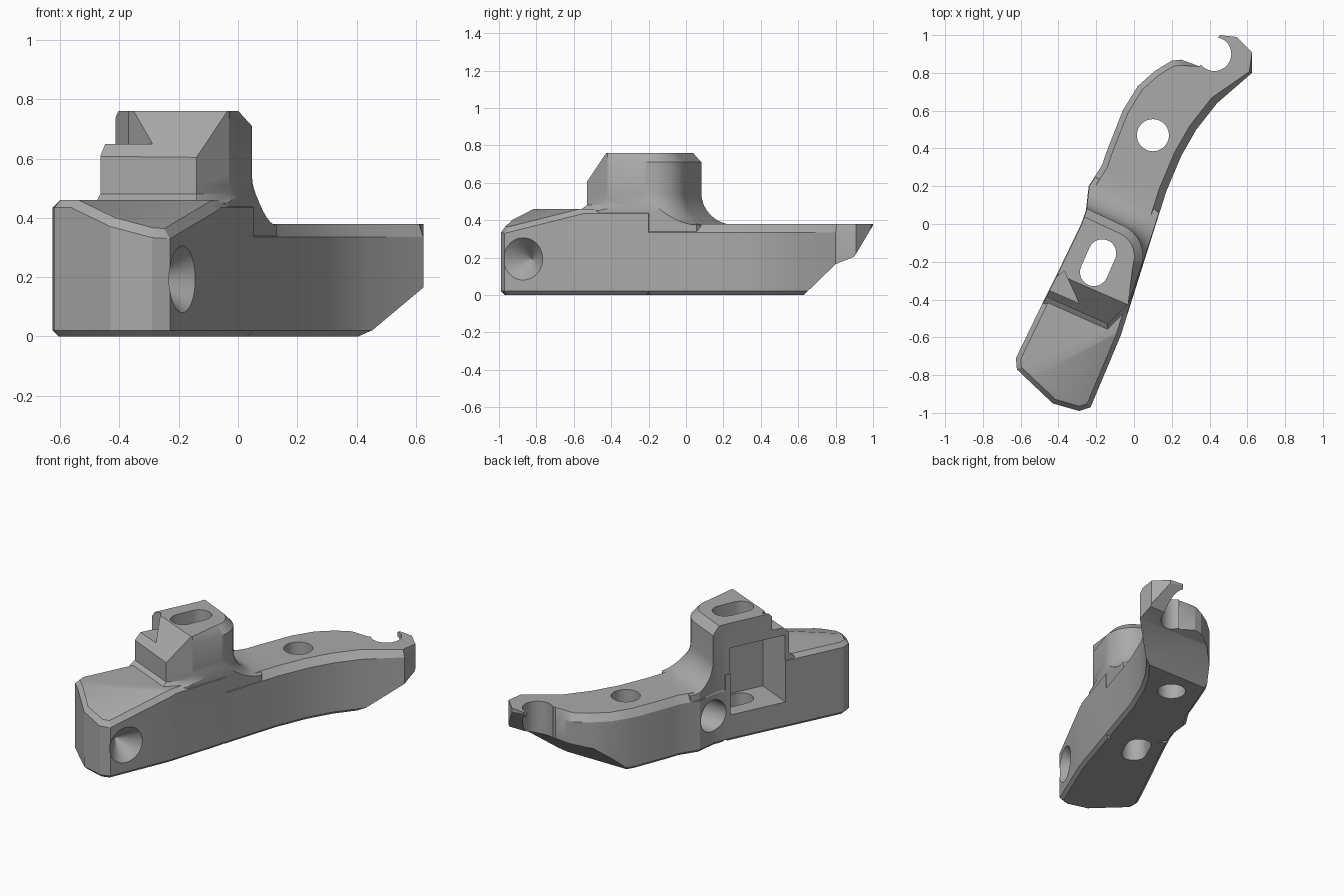
import bpy, bmesh, math
from mathutils import Vector, Matrix

cube = bpy.data.objects.get("Cube")
if cube:
    bpy.data.objects.remove(cube, do_unlink=True)

grey = bpy.data.materials.new("plain grey")
grey.use_nodes = True
grey.diffuse_color = (0.4, 0.4, 0.4, 1)
grey.node_tree.nodes["Principled BSDF"].inputs["Base Color"].default_value = (0.4, 0.4, 0.4, 1)


def orient(bm):
    """Turn all faces outward."""
    bm.normal_update()
    bmesh.ops.recalc_face_normals(bm, faces=bm.faces[:])
    if bm.calc_volume(signed=True) < 0:
        bmesh.ops.reverse_faces(bm, faces=bm.faces[:])
    bm.normal_update()


def finish(bm, name):
    bmesh.ops.remove_doubles(bm, verts=bm.verts[:], dist=0.00001)
    orient(bm)
    mesh = bpy.data.meshes.new(name)
    bm.to_mesh(mesh)
    bm.free()
    mesh.materials.append(grey)
    ob = bpy.data.objects.new(name, mesh)
    bpy.context.scene.collection.objects.link(ob)
    return ob


def loft(rings):
    """Closed solid through rings of equal point count."""
    bm = bmesh.new()
    loops = [[bm.verts.new(p) for p in ring] for ring in rings]
    n = len(loops[0])
    for a, b in zip(loops, loops[1:]):
        for i in range(n):
            j = (i + 1) % n
            bm.faces.new((a[i], a[j], b[j], b[i]))
    bm.faces.new(loops[0][::-1])
    bm.faces.new(loops[-1])
    orient(bm)
    return bm


def ring(outline, z, amounts=0.0):
    """Counterclockwise outline at height z, moved inward."""
    n = len(outline)
    if not isinstance(amounts, list):
        amounts = [amounts] * n
    out = []
    for i in range(n):
        p = Vector(outline[i])
        e1 = (p - Vector(outline[i - 1])).normalized()
        e2 = (Vector(outline[(i + 1) % n]) - p).normalized()
        n1, n2 = Vector((-e1.y, e1.x)), Vector((-e2.y, e2.x))
        m = (n1 + n2).normalized()
        q = p + m * amounts[i] / max(0.6, m.dot(n1))
        out.append((q.x, q.y, z))
    return out


def slice_off(bm, point, normal):
    geom = bm.verts[:] + bm.edges[:] + bm.faces[:]
    cut = bmesh.ops.bisect_plane(bm, geom=geom, plane_co=point, plane_no=normal, clear_outer=True)
    edges = [e for e in cut["geom_cut"] if isinstance(e, bmesh.types.BMEdge)]
    bmesh.ops.holes_fill(bm, edges=edges)
    orient(bm)


def boolean(target, tool, operation):
    """Combine two solids, trying the next solver if one gives an empty mesh."""
    mod = target.modifiers.new(operation, "BOOLEAN")
    mod.object, mod.operation = tool, operation
    for solver in ("EXACT", "MANIFOLD", "FLOAT"):
        mod.solver = solver
        bpy.context.view_layer.update()
        graph = bpy.context.evaluated_depsgraph_get()
        result = bpy.data.meshes.new_from_object(target.evaluated_get(graph))
        if len(result.polygons):
            target.modifiers.remove(mod)
            target.data = result
            break
    else:
        target.modifiers.remove(mod)
    bpy.data.objects.remove(tool, do_unlink=True)


def drill(center, axis, r1, r2, depth):
    """Round cutter starting at center and running along axis."""
    axis = Vector(axis).normalized()
    turn = axis.to_track_quat("Z", "Y").to_matrix().to_4x4()
    place = Matrix.Translation(Vector(center)) @ turn
    angles = [math.tau * i / 40 for i in range(40)]
    rings = [[place @ Vector((r * math.cos(a), r * math.sin(a), z)) for a in angles]
             for r, z in ((r1, 0), (r2, depth))]
    return finish(loft(rings), "drill")


def prism(outline, low, high):
    return finish(loft([ring(outline, low), ring(outline, high)]), "cutter")


# Plan outline, counterclockwise
near_side = [(-.29, -.99), (-.23, -.97), (-.07, -.59), (.053, -.2)]
arm = [(.17, .17), (.25, .36), (.33, .5), (.44, .64), (.625, .8)]
hook = [(.625, .91), (.545, .99), (.455, 1), (.43, .97), (.4, .88), (.345, .835)]
arm_back = [(.25, .87), (.2, .865), (.11, .81), (.02, .73), (-.06, .6), (-.15, .37),
            (-.17, .31), (-.24, .2), (-.255, .07)]
far_side = [(-.28, 0), (-.4, -.25), (-.48, -.41), (-.625, -.71), (-.62, -.77), (-.43, -.95)]
plan = near_side + arm + hook + arm_back + far_side

# Front block with sloping, chamfered top
front = near_side + far_side
bm = loft([ring(front, 0, .02), ring(front, .02), ring(front, .7)])
slice_off(bm, (0, 0, .46), (0, 0, 1))
slope = Vector((.478, -.88, 0)) * .37 + Vector((0, 0, 1))
slice_off(bm, (-.53, -.81, .46), slope)
rim = [e for e in bm.edges if len(e.link_faces) == 2
       and sorted(f.normal.z > .7 for f in e.link_faces) == [False, True]]
bmesh.ops.bevel(bm, geom=rim, offset=.025, segments=1, affect="EDGES")
body = finish(bm, "bracket_body")

# Arm with chamfered rim
joint = [(-.2, -.15), (-.05, -.25)]
tail = near_side[-1:] + arm + hook + arm_back + far_side[:1] + joint
chamfer = [.04] * 5 + [.015] + [0] * 6 + [.03] * 10 + [0] * 2
arm_ob = finish(loft([ring(tail, 0, .02), ring(tail, .02),
                      ring(tail, .335), ring(tail, .38, chamfer)]), "arm")
under = [(.51, -.1), (.63, 0), (.8, .165), (.9, .205), (1, .372), (1.1, .55), (1.1, -.1)]
boolean(arm_ob, finish(loft([[(x, y, z) for y, z in under] for x in (-1, 1)]), "cutter"),
        "DIFFERENCE")
boolean(arm_ob, drill((.425, .9, -.1), (0, 0, 1), .09, .09, 1), "DIFFERENCE")
boolean(body, arm_ob, "UNION")

# Raised boss with rounded back, flared foot and sloping front
along = Vector((.42, .91))
center = Vector((-.13, -.17))


def boss_ring(z, flare, lip):
    pts = [Vector((-.50, -.37 - lip)), Vector((-.14, -.53 - lip)), Vector((-.03, -.42 - lip))]
    for i in range(13):
        a = math.radians(-18 + 83 * i / 12)
        pts.append(center + (.177 + flare) * Vector((math.cos(a), math.sin(a))))
    pts.append(Vector((-.3, .105)) + along * flare)
    return [(p.x, p.y, z) for p in pts]


foot = [(.545 - .17 * math.sin(t), .17 * (1 - math.cos(t)))
        for t in [math.pi / 2 * k / 8 for k in range(8, -1, -1)]]
rings = [boss_ring(.3, .17, .04)]
rings += [boss_ring(z, d, .04 if z < .47 else 0) for z, d in foot]
rings += [boss_ring(.71, 0, 0), boss_ring(.76, -.045, 0)]
bm = loft(rings)
slice_off(bm, (-.095, -.4, .76), (-.4 * .13, -.92 * .13, .115))
boss = finish(bm, "boss")
boolean(boss, finish(loft([ring(plan, .2, .003), ring(plan, 1, .003)]), "clip"), "INTERSECT")
boolean(boss, prism([(-.37, -.25), (-.7, -.5), (-.27, -.46)], .65, 1), "DIFFERENCE")
boolean(body, boss, "UNION")

# Side pocket
inward = Vector((.91, -.42))
wall_a, wall_b = Vector((-.295, -.03)), Vector((-.455, -.36))
pocket = [wall_a - inward * .1, wall_b - inward * .1, wall_b + inward * .26, wall_a + inward * .26]
boolean(body, prism(pocket, .17, .6), "DIFFERENCE")

# Upright slot and arm hole
slot = []
for (cx, cy), start in (((-.212, -.255), 155), ((-.168, -.155), -25)):
    for i in range(17):
        a = math.radians(start + 180 * i / 16)
        slot.append((cx + .074 * math.cos(a), cy + .074 * math.sin(a)))
boolean(body, prism(slot, -.1, 1), "DIFFERENCE")
boolean(body, drill((.1, .47, -.1), (0, 0, 1), .085, .085, 1), "DIFFERENCE")

# Conical socket and blind side hole
boolean(body, drill((-.179, -.874, .193), (-.92, .39, 0), .122, .002, .13), "DIFFERENCE")
boolean(body, drill((-.35, .1, .2), (1, -.07, 0), .1, .1, .28), "DIFFERENCE")

bpy.context.view_layer.objects.active = body
body.select_set(True)
bpy.ops.object.shade_smooth_by_angle(angle=math.radians(25))
